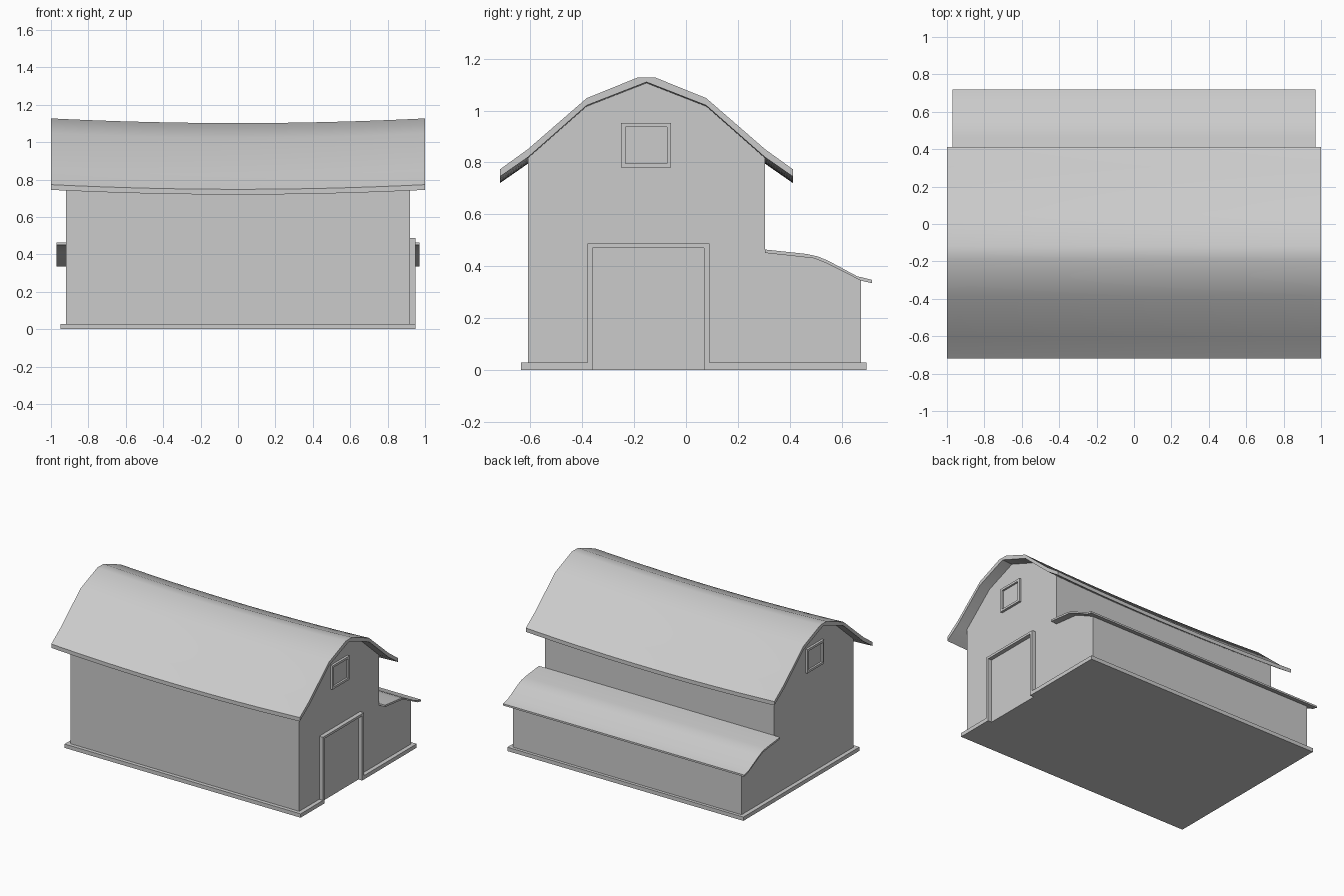
import bpy, bmesh, math

if "Cube" in bpy.data.objects:
    bpy.data.objects.remove(bpy.data.objects["Cube"])

MID = -0.1525                      # centre line of the main barn in y
WALL, PLINTH = 0.92, 0.95          # half lengths in x


def finish(name, bm, smooth=False):
    bmesh.ops.recalc_face_normals(bm, faces=bm.faces[:])
    mesh = bpy.data.meshes.new(name)
    bm.to_mesh(mesh)
    bm.free()
    obj = bpy.data.objects.new(name, mesh)
    bpy.context.collection.objects.link(obj)
    if smooth:
        mesh.shade_smooth()
        mesh.set_sharp_from_angle(angle=math.radians(35))
    return obj


def sag(x):
    return 0.025 * (1 - x * x)


def sweep(name, profile, x0, x1, steps=1, sagging=False, smooth=False):
    """Run a (y, z) profile along x, optionally letting its upper part sag."""
    bm = bmesh.new()
    rings = []
    for i in range(steps + 1):
        x = x0 + (x1 - x0) * i / steps
        rings.append([bm.verts.new((x, y, z - (sag(x) if sagging and z > 0.5 else 0)))
                      for y, z in profile])
    n = len(profile)
    for a, b in zip(rings, rings[1:]):
        for j in range(n):
            k = (j + 1) % n
            bm.faces.new((a[j], a[k], b[k], b[j]))
    bm.faces.new(rings[0])
    bm.faces.new(rings[-1])
    return finish(name, bm, smooth)


def mirrored(points):
    """Complete a left half outline across the barn's centre line."""
    right = [(2 * MID - y, z) for y, z in reversed(points) if abs(y - MID) > 1e-4]
    return points + right


# Main barn walls with gambrel gables
gable = mirrored([(-0.61, 0.0), (-0.61, 0.822), (-0.383, 1.022), (MID, 1.112)])
sweep("barn_walls", gable, -WALL, WALL, 16, sagging=True)

# Sagging gambrel roof
outer = mirrored([(-0.718, 0.773), (-0.61, 0.851), (-0.383, 1.048), (-0.188, 1.127)])
inner = mirrored([(-0.718, 0.745), (-0.61, 0.82), (-0.383, 1.02), (MID, 1.11)])
sweep("main_roof", outer + inner[::-1], -1, 1, 16, sagging=True, smooth=True)

# Lean-to walls and curved roof
sweep("lean_to_walls",
      [(0.305, 0), (0.675, 0), (0.675, 0.345), (0.50, 0.433), (0.305, 0.453)],
      -WALL, WALL)
lean_top = [(0.305, 0.464), (0.465, 0.447), (0.51, 0.437), (0.55, 0.42),
            (0.66, 0.361), (0.718, 0.347)]
lean_bottom = [(0.718, 0.334), (0.675, 0.344), (0.54, 0.412), (0.495, 0.43), (0.305, 0.451)]
sweep("lean_to_roof", lean_top + lean_bottom, -0.97, 0.97, smooth=True)

# Plinth, notched at the door
bm = bmesh.new()
outline = [(-PLINTH, -0.637), (PLINTH, -0.637), (PLINTH, -0.36), (WALL, -0.36),
           (WALL, 0.07), (PLINTH, 0.07), (PLINTH, 0.697), (-PLINTH, 0.697)]
base = bm.faces.new([bm.verts.new((x, y, 0)) for x, y in outline])
top = bmesh.ops.extrude_face_region(bm, geom=[base], use_keep_orig=True)
bmesh.ops.translate(bm, vec=(0, 0, 0.028),
                    verts=[v for v in top["geom"] if isinstance(v, bmesh.types.BMVert)])
finish("plinth", bm)

# Door surround
sweep("door_frame",
      [(-0.38, 0), (-0.38, 0.487), (0.09, 0.487), (0.09, 0),
       (0.07, 0), (0.07, 0.47), (-0.36, 0.47), (-0.36, 0)], WALL - 0.005, PLINTH)

# Loft window frames on both gables
for side, label in ((1, "right"), (-1, "left")):
    bm = bmesh.new()
    y0, y1, z0, z1, t = -0.25, -0.057, 0.78, 0.953, 0.016
    loops = []
    for x, d in ((0.915, 0), (0.937, 0), (0.937, t), (0.923, t)):
        loops.append([bm.verts.new((side * x, y, z)) for y, z in
                      ((y0 + d, z0 + d), (y1 - d, z0 + d), (y1 - d, z1 - d), (y0 + d, z1 - d))])
    for a, b in zip(loops, loops[1:]):
        for j in range(4):
            bm.faces.new((a[j], a[(j + 1) % 4], b[(j + 1) % 4], b[j]))
    bm.faces.new(loops[0])
    bm.faces.new(loops[-1])
    finish("loft_window_" + label, bm)
